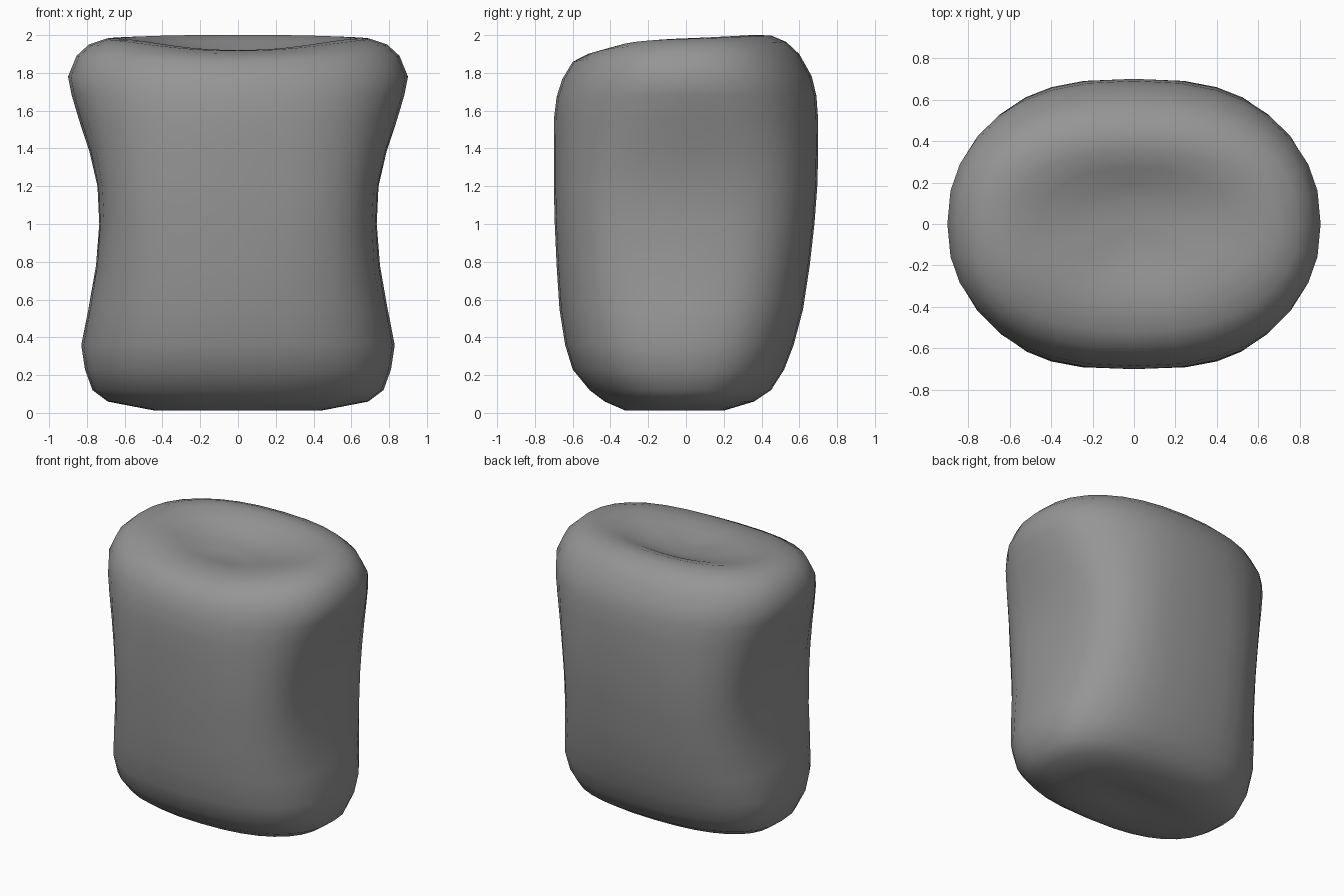
import bpy
import bmesh
from math import sin, cos, pi, copysign

if "Cube" in bpy.data.objects:
    bpy.data.objects.remove(bpy.data.objects["Cube"], do_unlink=True)

SIDES = 32

# Cross-sections: height, half width, front depth, back depth, squareness, side dent, rim tilt
rings = [
    (0.04, 0.22, 0.16, 0.08, 2.2, 0, 0),
    (0.012, 0.44, 0.32, 0.20, 2.3, 0, 0),
    (0.06, 0.69, 0.43, 0.36, 2.4, 0, 0),
    (0.12, 0.77, 0.51, 0.45, 2.5, 0, 0),
    (0.23, 0.81, 0.60, 0.52, 2.6, 0, 0),
    (0.36, 0.83, 0.64, 0.57, 2.6, 0, 0),
    (0.55, 0.80, 0.67, 0.62, 2.7, 0.01, 0),
    (0.78, 0.775, 0.685, 0.655, 2.8, 0.03, 0),
    (1.0, 0.765, 0.695, 0.68, 2.9, 0.04, 0),
    (1.2, 0.775, 0.70, 0.695, 2.9, 0.04, 0),
    (1.38, 0.81, 0.70, 0.70, 2.7, 0.03, 0),
    (1.55, 0.85, 0.70, 0.70, 2.5, 0.01, 0),
    (1.68, 0.88, 0.685, 0.69, 2.4, 0, 0.1),
    (1.78, 0.90, 0.655, 0.665, 2.3, 0, 0.2),
    (1.89, 0.855, 0.60, 0.60, 2.3, 0, 0.5),
    (1.95, 0.79, 0.52, 0.53, 2.3, 0, 0.8),
    (1.98, 0.70, 0.43, 0.45, 2.3, 0, 1),
    (1.983, 0.60, 0.34, 0.36, 2.3, 0, 1),
    (1.955, 0.46, 0.25, 0.27, 2.2, 0, 0.8),
    (1.92, 0.30, 0.15, 0.19, 2.1, 0, 0.5),
    (1.90, 0.14, 0.06, 0.10, 2.0, 0, 0.2),
]


def power(value, exponent):
    return copysign(abs(value) ** exponent, value)


def add_ring(bm, z, width, front, back, square, dent, tilt):
    verts = []
    for i in range(SIDES):
        angle = 2 * pi * i / SIDES
        c, s = cos(angle), sin(angle)
        x = width * power(c, 2 / square) * (1 - dent * c ** 8)
        y = (back if s > 0 else front) * power(s, 2 / square)
        drop = 0.018 * s - (0.045 * s ** 4 if s < 0 else 0)
        verts.append(bm.verts.new((x, y, z + tilt * drop)))
    return verts


# Soft pinched body, lofted from the base to the dished top
bm = bmesh.new()
loops = [add_ring(bm, *ring) for ring in rings]
for low, high in zip(loops, loops[1:]):
    for i in range(SIDES):
        j = (i + 1) % SIDES
        bm.faces.new((low[i], low[j], high[j], high[i]))
bm.faces.new(reversed(loops[0]))
bm.faces.new(loops[-1])
bmesh.ops.recalc_face_normals(bm, faces=bm.faces)
for face in bm.faces:
    face.smooth = True

mesh = bpy.data.meshes.new("body")
bm.to_mesh(mesh)
bm.free()
body = bpy.data.objects.new("body", mesh)
bpy.context.collection.objects.link(body)

# Plain grey surface
grey = bpy.data.materials.new("plain_grey")
grey.use_nodes = True
colour = (0.3, 0.3, 0.3, 1)
grey.diffuse_color = colour
grey.node_tree.nodes["Principled BSDF"].inputs["Base Color"].default_value = colour
mesh.materials.append(grey)
